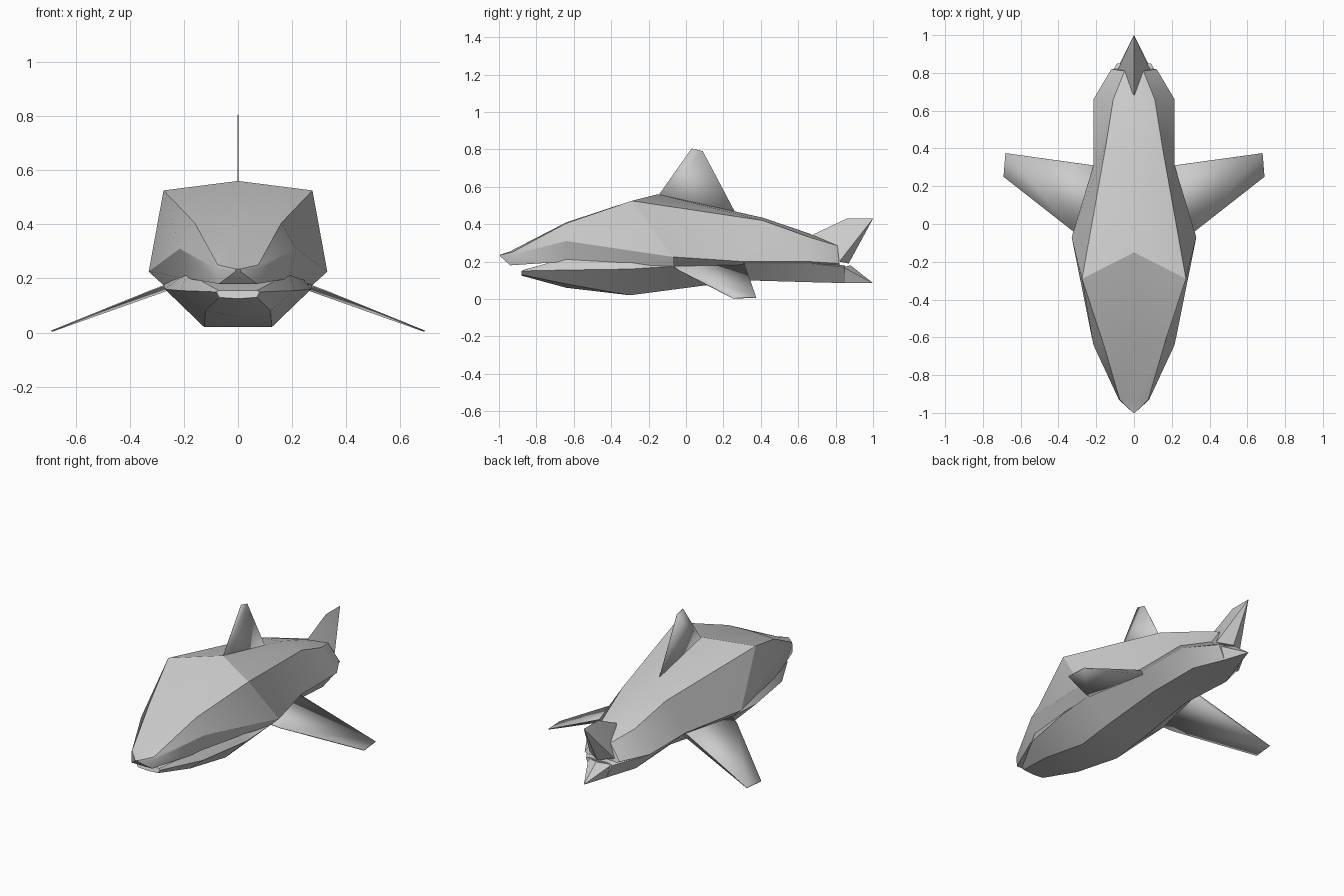
import bpy
import bmesh
from mathutils import Vector

default_cube = bpy.data.objects.get("Cube")
if default_cube:
    bpy.data.objects.remove(default_cube, do_unlink=True)

grey = bpy.data.materials.new("plain grey")
grey.use_nodes = True
grey_value = (0.6, 0.6, 0.6, 1)
grey.diffuse_color = grey_value
grey.node_tree.nodes["Principled BSDF"].inputs["Base Color"].default_value = grey_value


def finish(name, bm, smooth_angle=0.5):
    """Turn a bmesh into a named, coloured object with sharp creases kept."""
    bmesh.ops.recalc_face_normals(bm, faces=bm.faces[:])
    mesh = bpy.data.meshes.new(name)
    bm.to_mesh(mesh)
    bm.free()
    mesh.materials.append(grey)
    part = bpy.data.objects.new(name, mesh)
    bpy.context.collection.objects.link(part)
    bpy.ops.object.select_all(action="DESELECT")
    part.select_set(True)
    bpy.context.view_layer.objects.active = part
    bpy.ops.object.shade_smooth_by_angle(angle=smooth_angle)
    return part


def mirrored(point):
    return Vector((-point[0], point[1], point[2]))


def loft(name, centre, *side_lines):
    """Skin a symmetric shell through a centre line and its left side lines."""
    bm = bmesh.new()
    rings = []
    for station in zip(centre, *side_lines):
        left = [Vector(point) for point in station[1:]]
        right = [mirrored(point) for point in reversed(left)]
        loop = [Vector(station[0])] + left + right
        rings.append([bm.verts.new(point) for point in loop])
    for front, back in zip(rings, rings[1:]):
        count = len(front)
        for i in range(count):
            j = (i + 1) % count
            bm.faces.new((front[i], front[j], back[j], back[i]))
    bm.faces.new(rings[0])
    bm.faces.new(rings[-1])
    return finish(name, bm)


def faceted_solid(name, middle, sides):
    """Wrap a faceted solid around middle points and mirrored side points."""
    bm = bmesh.new()
    points = [Vector(p) for p in middle + sides] + [mirrored(p) for p in sides]
    for point in points:
        bm.verts.new(point)
    result = bmesh.ops.convex_hull(bm, input=bm.verts[:])
    unused = [v for v in result["geom_interior"] if isinstance(v, bmesh.types.BMVert)]
    bmesh.ops.delete(bm, geom=unused, context="VERTS")
    return finish(name, bm, smooth_angle=0.3)


def thin_fin(name, outline, thickness):
    bm = bmesh.new()
    bm.faces.new([bm.verts.new(point) for point in outline])
    part = finish(name, bm)
    solid = part.modifiers.new("fin thickness", "SOLIDIFY")
    solid.thickness = thickness
    solid.offset = 0
    return part


# Upper body: snout, back and flanks
spine = [(0, -1, .235), (0, -.94, .255), (0, -.64, .41), (0, -.15, .56),
         (0, .41, .435), (0, .66, .35), (0, .7, .33)]
ridge = [(.01, -.995, .235), (.075, -.93, .25), (.16, -.64, .405), (.275, -.29, .525),
         (.15, .41, .42), (.11, .66, .33), (.05, .81, .285)]
waist = [(.01, -.995, .23), (.08, -.93, .235), (.215, -.64, .31), (.33, -.07, .225),
         (.215, .31, .2), (.215, .66, .2), (.12, .82, .19)]
upper_lip = [(.01, -.99, .225), (.07, -.94, .18), (.19, -.64, .2), (.275, -.07, .175),
             (.2, .31, .19), (.2, .66, .19), (.1, .82, .18)]
loft("upper_body", spine, ridge, waist, upper_lip)

# Lower body: jaw and belly
keel = [(0, -.88, .125), (0, -.64, .06), (0, -.3, .02), (0, -.07, .05),
        (0, .31, .1), (0, .66, .09), (0, .85, .085)]
belly_edge = [(.07, -.88, .13), (.12, -.64, .08), (.125, -.3, .02), (.125, -.07, .05),
              (.11, .31, .1), (.12, .66, .09), (.05, .85, .085)]
jaw_side = [(.08, -.88, .15), (.21, -.64, .155), (.27, -.3, .16), (.275, -.07, .175),
            (.2, .31, .19), (.2, .66, .19), (.09, .85, .17)]
jaw_rim = [(.07, -.87, .155), (.19, -.64, .22), (.24, -.3, .2), (.25, -.07, .19),
           (.17, .31, .2), (.17, .66, .2), (.07, .85, .18)]
loft("lower_body", keel, belly_edge, jaw_side, jaw_rim)

# Tail: upper and lower lobes
faceted_solid("upper_tail_fin",
              [(0, .68, .345), (0, .86, .43), (0, 1, .43), (0, .87, .19)],
              [(.085, .82, .2)])
faceted_solid("lower_tail_fin",
              [(0, .7, .09), (0, 1, .085), (0, .88, .18)],
              [(.08, .84, .17), (.05, .85, .085)])

# Dorsal fin, with its root sunk into the back
thin_fin("dorsal_fin",
         [(0, -.15, .55), (0, .03, .805), (0, .09, .79), (0, .27, .45)], .002)

# Pectoral fins, drooping outwards
pectoral = [(.24, -.08, .185), (.32, -.04, .155), (.69, .25, .005),
            (.68, .375, .008), (.215, .31, .195), (.14, .3, .2)]
thin_fin("left_pectoral_fin", pectoral, .005)
thin_fin("right_pectoral_fin", [mirrored(point) for point in pectoral], .005)
